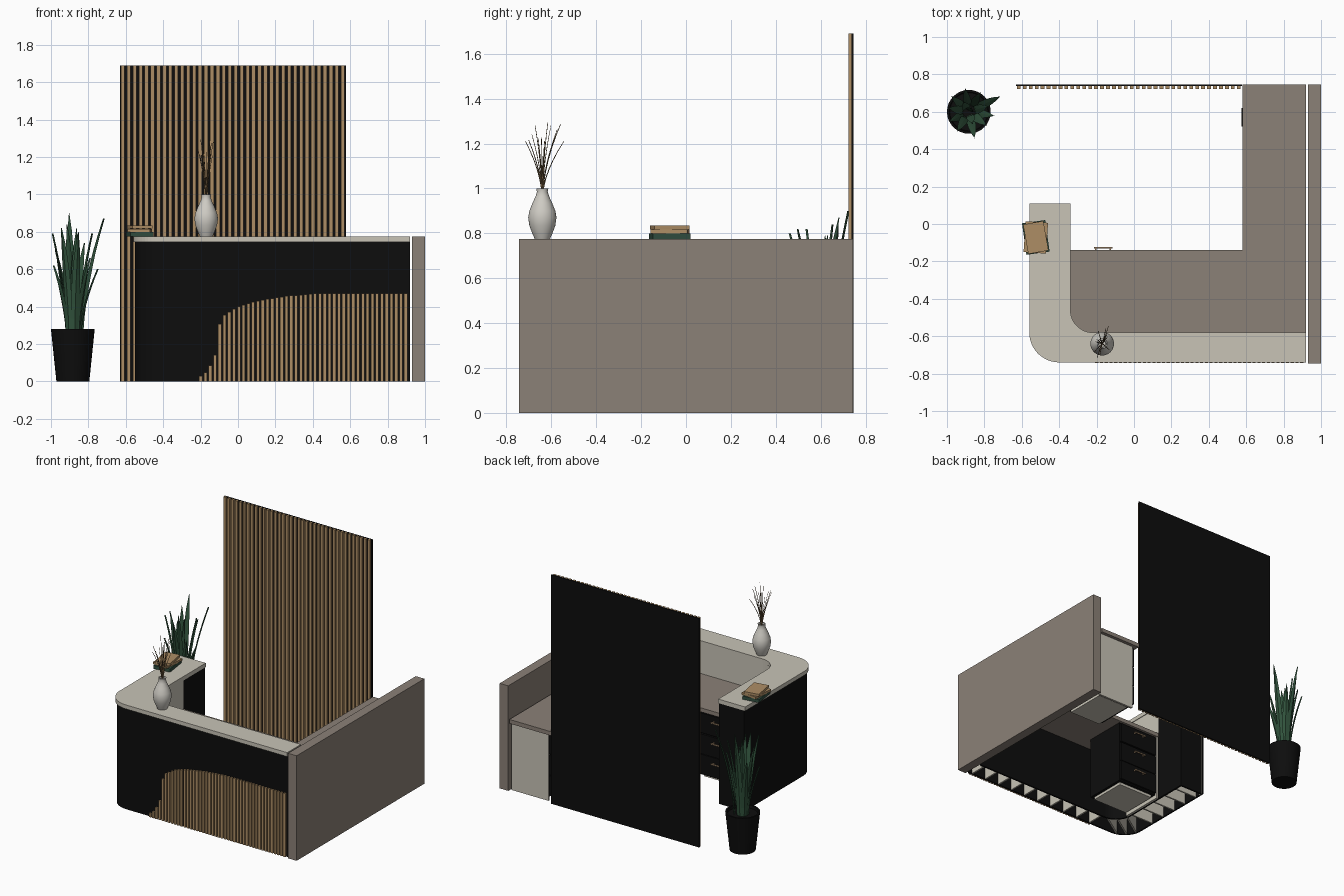
import bpy, bmesh, random
from math import sin, cos, pi, radians
from mathutils import Vector, Matrix

random.seed(4)
cube = bpy.data.objects.get("Cube")
if cube:
    bpy.data.objects.remove(cube, do_unlink=True)


def material(name, rgb):
    m = bpy.data.materials.new(name)
    m.use_nodes = True
    m.diffuse_color = (*rgb, 1)
    m.node_tree.nodes["Principled BSDF"].inputs["Base Color"].default_value = (*rgb, 1)
    return m


STONE = material("pale stone", (0.58, 0.55, 0.47))
TAUPE = material("taupe", (0.26, 0.22, 0.185))
BLACK = material("black", (0.004, 0.004, 0.004))
WOOD = material("oak wood", (0.42, 0.27, 0.13))
GREEN = material("book green", (0.03, 0.075, 0.05))
LEAF = material("leaf green", (0.03, 0.085, 0.045))
BRASS = material("brass", (0.4, 0.27, 0.16))
VASE = material("ceramic white", (0.62, 0.6, 0.55))
STEM = material("dry stem", (0.16, 0.1, 0.045))


def finish(name, bm, mat, smooth=False):
    bmesh.ops.recalc_face_normals(bm, faces=bm.faces)
    me = bpy.data.meshes.new(name)
    bm.to_mesh(me)
    bm.free()
    me.materials.append(mat)
    ob = bpy.data.objects.new(name, me)
    bpy.context.collection.objects.link(ob)
    if smooth:
        for o in bpy.context.selected_objects:
            o.select_set(False)
        ob.select_set(True)
        bpy.context.view_layer.objects.active = ob
        bpy.ops.object.shade_smooth_by_angle(angle=radians(40))
    return ob


def add_box(bm, x, y, z):
    size = Vector((x[1] - x[0], y[1] - y[0], z[1] - z[0]))
    mid = Vector((x[0] + x[1], y[0] + y[1], z[0] + z[1])) / 2
    bmesh.ops.create_cube(bm, size=1, matrix=Matrix.Translation(mid) @ Matrix.Diagonal((*size, 1)))


def boxes(name, mat, *parts):
    bm = bmesh.new()
    for p in parts:
        add_box(bm, *p)
    return finish(name, bm, mat)


def prism(name, pts, z0, z1, mat):
    bm = bmesh.new()
    face = bm.faces.new([bm.verts.new((x, y, z0)) for x, y in pts])
    up = bmesh.ops.extrude_face_region(bm, geom=[face])["geom"]
    bmesh.ops.translate(bm, vec=(0, 0, z1 - z0), verts=[v for v in up if isinstance(v, bmesh.types.BMVert)])
    return finish(name, bm, mat)


def lathe(name, profile, centre, mat, n=32):
    bm = bmesh.new()
    rings = [[bm.verts.new((centre[0] + r * cos(2 * pi * i / n), centre[1] + r * sin(2 * pi * i / n), z))
              for i in range(n)] for r, z in profile]
    for a, b in zip(rings, rings[1:]):
        for i in range(n):
            bm.faces.new((a[i], a[(i + 1) % n], b[(i + 1) % n], b[i]))
    bm.faces.new(rings[0])
    bm.faces.new(rings[-1])
    return finish(name, bm, mat, True)


def arc(cx, cy, r, n=12):
    """Quarter turn from the front (-y) to the left side (-x)."""
    return [(cx - r * sin(pi / 2 * i / n), cy - r * cos(pi / 2 * i / n)) for i in range(n + 1)]


def outer(d, end=0.11):
    return [(0.92, d - 0.74)] + arc(-0.4, -0.58, 0.16 - d) + [(d - 0.56, end)]


def inner(d, end=0.11):
    return [(0.92, -0.58 - d)] + arc(-0.22, -0.46, 0.12 + d) + [(-0.34 - d, end)]


# Counter top, outer skin and inner linings of the reception wall
prism("counter_top", outer(0) + inner(0)[::-1], 0.745, 0.775, STONE)
prism("outer_skin", outer(0.01) + outer(0.022)[::-1], 0, 0.745, BLACK)
prism("upper_lining", inner(0.005, -0.14) + inner(0.018, -0.14)[::-1], 0.515, 0.745, STONE)
prism("lower_lining", inner(0.005, -0.14) + inner(0.018, -0.14)[::-1], 0, 0.515, BLACK)
boxes("arm_cladding", BLACK, ((-0.358, -0.345), (-0.14, 0.105), (0, 0.745)),
      ((-0.535, -0.345), (0.092, 0.105), (0, 0.745)))
boxes("arm_corner_strip", STONE, ((-0.548, -0.535), (0.08, 0.107), (0, 0.745)))

# Ribs inside the hollow wall
ribs = [((x, x + 0.012), (-0.718, -0.598), (0, 0.74)) for x in [-0.2 + 0.12 * i for i in range(10)]]
ribs += [((-0.538, -0.358), (y, y + 0.012), (0, 0.74)) for y in [-0.45 + 0.12 * i for i in range(5)]]
boxes("wall_ribs", STONE, *ribs)
bm = bmesh.new()
for k in (2, 6, 10):
    a, b = Vector(arc(-0.4, -0.58, 0.137)[k]), Vector(arc(-0.22, -0.46, 0.14)[k])
    mid, d = (a + b) / 2, b - a
    bmesh.ops.create_cube(bm, size=1, matrix=Matrix.Translation((*mid, 0.37))
                          @ Matrix.Rotation(d.to_track_quat('X', 'Z').to_euler().z
                                            if len(d) == 3 else Vector((*d, 0)).to_track_quat('X', 'Z').to_euler().z,
                                            4, 'Z') @ Matrix.Diagonal((d.length, 0.012, 0.74, 1)))
finish("corner_ribs", bm, STONE)

# Slats on the desk front, cut along a sweeping curve
CURVE = [(-0.21, 0.02), (-0.16, 0.06), (-0.12, 0.15), (-0.11, 0.28), (-0.08, 0.35), (0, 0.4),
         (0.1, 0.43), (0.25, 0.455), (0.42, 0.47), (0.95, 0.47)]


def sweep(x):
    for (x0, z0), (x1, z1) in zip(CURVE, CURVE[1:]):
        if x <= x1:
            return z0 + (z1 - z0) * (x - x0) / (x1 - x0)


PITCH = 0.0255
front = [-0.208 + PITCH * i for i in range(44)]
boxes("front_slats", WOOD, *[((x, x + 0.017), (-0.742, -0.729), (0, sweep(x + 0.008))) for x in front])

# Slatted wall behind the desk
boxes("wall_board", BLACK, ((-0.63, 0.578), (0.737, 0.747), (0, 1.69)))
STEP = 1.208 / 38
boxes("wall_slats", WOOD, *[((x, x + 0.02), (0.723, 0.737), (0, 1.69))
                            for x in [-0.626 + STEP * i for i in range(38)]])

# Side panel and L-shaped worktop
boxes("side_panel", TAUPE, ((0.93, 1), (-0.745, 0.745), (0, 0.775)))
prism("worktop", [(-0.345, -0.585), (0.92, -0.585), (0.92, 0.745), (0.58, 0.745), (0.58, -0.14), (-0.345, -0.14)],
      0.5, 0.53, TAUPE)

# Drawer unit under the main worktop
boxes("drawer_unit", BLACK, ((-0.33, 0), (-0.48, -0.16), (0.03, 0.5)))
boxes("drawer_unit_base", STONE, ((-0.31, -0.02), (-0.46, -0.18), (0.01, 0.03)))
boxes("drawer_unit_side", STONE, ((-0.345, -0.33), (-0.48, -0.145), (0, 0.5)))
levels = (0.04, 0.19, 0.345)
boxes("drawer_fronts", BLACK, *[((-0.326, -0.004), (-0.16, -0.145), (z, z + 0.145)) for z in levels])
grips = []
for z in levels:
    h = z + 0.1
    grips.append(((-0.215, -0.115), (-0.13, -0.122), (h, h + 0.009)))
    grips += [((x, x + 0.008), (-0.145, -0.125), (h, h + 0.009)) for x in (-0.208, -0.13)]
boxes("drawer_handles", BRASS, *grips)

# Cabinet under the return, opening towards the seat
boxes("return_cabinet", BLACK, ((0.62, 0.92), (0.36, 0.705), (0.03, 0.5)))
boxes("return_base", STONE, ((0.64, 0.9), (0.38, 0.69), (0.01, 0.03)))
boxes("return_end_panel", STONE, ((0.62, 0.92), (0.705, 0.72), (0, 0.5)))
boxes("return_fronts", BLACK, *[((0.6, 0.62), (0.365, 0.715), (z, z + 0.145)) for z in levels])
boxes("return_handles", BLACK, *[((0.576, 0.6), (0.52, 0.62), (z + 0.1, z + 0.109)) for z in levels])

# Stack of books
for name, mat, size, z, turn in (("lower_book", GREEN, (0.125, 0.17, 0.024), 0.775, 8),
                                 ("middle_book", WOOD, (0.12, 0.165, 0.016), 0.8, -4),
                                 ("upper_book", WOOD, (0.11, 0.16, 0.017), 0.817, 10)):
    w, l, h = size
    ob = boxes(name, mat, ((-w / 2, w / 2), (-l / 2, l / 2), (0, h)))
    ob.location = (-0.525, -0.072, z)
    ob.rotation_euler.z = radians(turn)

# Vase with dry stems
lathe("vase", [(0.034, 0.775), (0.045, 0.8), (0.058, 0.835), (0.063, 0.87), (0.058, 0.9), (0.044, 0.935),
               (0.03, 0.965), (0.024, 0.985), (0.027, 1), (0.02, 1), (0.018, 0.97)], (-0.17, -0.64), VASE)
curve = bpy.data.curves.new("dry_stems", 'CURVE')
curve.dimensions = '3D'
curve.bevel_depth = 0.0028
curve.bevel_resolution = 0
curve.materials.append(STEM)
for i in range(13):
    dx = random.uniform(-0.05, 0.045)
    dy = -0.075 + 0.17 * i / 12
    top = random.uniform(1.2, 1.3)
    sp = curve.splines.new('POLY')
    sp.points.add(6)
    for k, p in enumerate(sp.points):
        t = k / 6
        p.co = (-0.17 + dx * t ** 1.5, -0.64 + dy * t ** 1.7, 0.96 + (top - 0.96) * t, 1)
        p.radius = 1.1 - 0.6 * t
stems = bpy.data.objects.new("dry_stems", curve)
bpy.context.collection.objects.link(stems)

# Potted plant with folded, pointed leaves
PX, PY = -0.883, 0.6
lathe("plant_pot", [(0.088, 0), (0.117, 0.28), (0.105, 0.28), (0.102, 0.26)], (PX, PY), BLACK)
TIPS = [(-0.105, 0.02, 0.79), (-0.02, 0.12, 0.9), (0.02, -0.06, 0.82), (0.1, 0.03, 0.79), (0.163, 0.08, 0.87),
        (-0.06, -0.1, 0.82), (-0.09, 0.08, 0.7), (0.06, 0.1, 0.74), (0.03, -0.135, 0.8), (0.09, -0.07, 0.66),
        (-0.03, 0.05, 0.84), (0.01, 0.02, 0.76), (-0.1, -0.05, 0.62), (0.13, -0.02, 0.6)]
bm = bmesh.new()
for dx, dy, top in TIPS:
    out = Vector((dx, dy, 0))
    side = Vector((-dy, dx, 0)).normalized()
    fold = out.normalized() * 0.008
    rows = []
    for k in range(8):
        t = k / 7
        c = Vector((PX, PY, 0.26 + (top - 0.26) * t)) + out * (0.3 + 0.7 * t ** 1.6)
        w = 0.003 + 0.02 * sin(pi * (0.2 + 0.8 * t)) ** 0.8 if k < 7 else 0.001
        rows.append([bm.verts.new(p) for p in (c - side * w, c + fold, c + side * w, c - fold * 0.2)])
    for a, b in zip(rows, rows[1:]):
        for i in range(4):
            j = (i + 1) % 4
            bm.faces.new((a[i], a[j], b[j], b[i]))
    bm.faces.new(rows[-1])
finish("plant_leaves", bm, LEAF)
